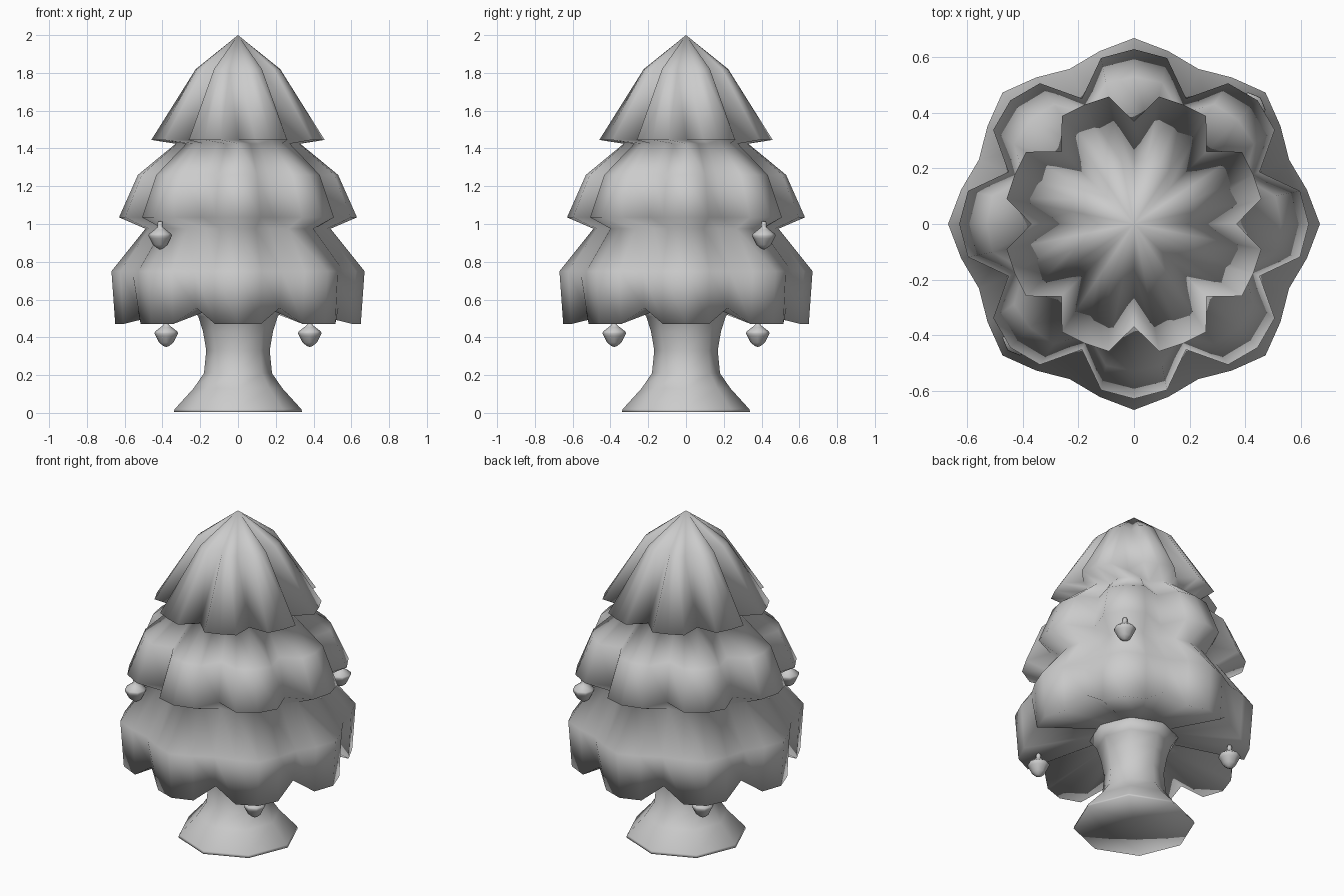
import bpy
import bmesh
from math import sin, cos, tau

if "Cube" in bpy.data.objects:
    bpy.data.objects.remove(bpy.data.objects["Cube"])


def build(name, rings, loc=(0, 0, 0)):
    """Loft a list of rings; a ring with one point closes as a fan."""
    bm = bmesh.new()
    loops = [[bm.verts.new(p) for p in ring] for ring in rings]
    for a, b in zip(loops, loops[1:]):
        n = max(len(a), len(b))
        for i in range(n):
            j = (i + 1) % n
            if len(a) == 1:
                bm.faces.new((a[0], b[i], b[j]))
            elif len(b) == 1:
                bm.faces.new((a[i], b[0], a[j]))
            else:
                bm.faces.new((a[i], b[i], b[j], a[j]))
    bmesh.ops.recalc_face_normals(bm, faces=bm.faces)
    me = bpy.data.meshes.new(name)
    bm.to_mesh(me)
    bm.free()
    for p in me.polygons:
        p.use_smooth = True
    ob = bpy.data.objects.new(name, me)
    ob.location = loc
    bpy.context.collection.objects.link(ob)
    return ob


def circle(r, z, n=8):
    if r == 0:
        return [(0, 0, z)]
    return [(r * cos(tau * i / n), r * sin(tau * i / n), z) for i in range(n)]


def lobes(tip, shoulder, valley, z, valley_z=None, shift=0):
    """Eight-lobed ring: each lobe is tip, shoulder, valley, shoulder."""
    pts = []
    for i in range(32):
        k = (i + shift) % 4
        r = (tip, shoulder, valley, shoulder)[k]
        h = valley_z if k == 2 and valley_z is not None else z
        a = tau * i / 32
        pts.append((r * cos(a), r * sin(a), h))
    return pts


# Foliage: three scalloped tiers in one skin, the top one turned half a lobe
build("foliage", [
    [(0, 0, 2.0)],
    lobes(0.235, 0.228, 0.17, 1.82, shift=2),
    lobes(0.465, 0.468, 0.37, 1.445, shift=2),
    lobes(0.33, 0.33, 0.29, 1.425),
    lobes(0.53, 0.52, 0.43, 1.26),
    lobes(0.63, 0.61, 0.49, 1.035),
    lobes(0.49, 0.48, 0.44, 0.975),
    lobes(0.67, 0.635, 0.605, 0.75),
    lobes(0.65, 0.62, 0.575, 0.47, valley_z=0.555),
    lobes(0.22, 0.22, 0.22, 0.57),
    [(0, 0, 0.6)],
])

# Trunk: waisted, flared at the root and under the foliage
build("trunk", [circle(r, z) for r, z in (
    (0, 0.03), (0.34, 0.005), (0.335, 0.02), (0.235, 0.13), (0.18, 0.21),
    (0.168, 0.33), (0.185, 0.43), (0.21, 0.51), (0.25, 0.565), (0, 0.58))])

# Hanging ornaments, two on each level at opposite corners
ORNAMENT = [(0, 0.078), (0.012, 0.075), (0.015, 0.06), (0.013, 0.048),
            (0.03, 0.033), (0.06, 0.01), (0.062, 0), (0.055, -0.014),
            (0.038, -0.047), (0.018, -0.064), (0, -0.072)]
for s in (1, -1):
    side = "right" if s > 0 else "left"
    for level, x, y, z in (("upper", 0.412, 0.412, 0.937),
                           ("lower", 0.38, -0.38, 0.42)):
        build(f"ornament_{level}_{side}",
              [circle(r, h) for r, h in ORNAMENT], (s * x, s * y, z))
